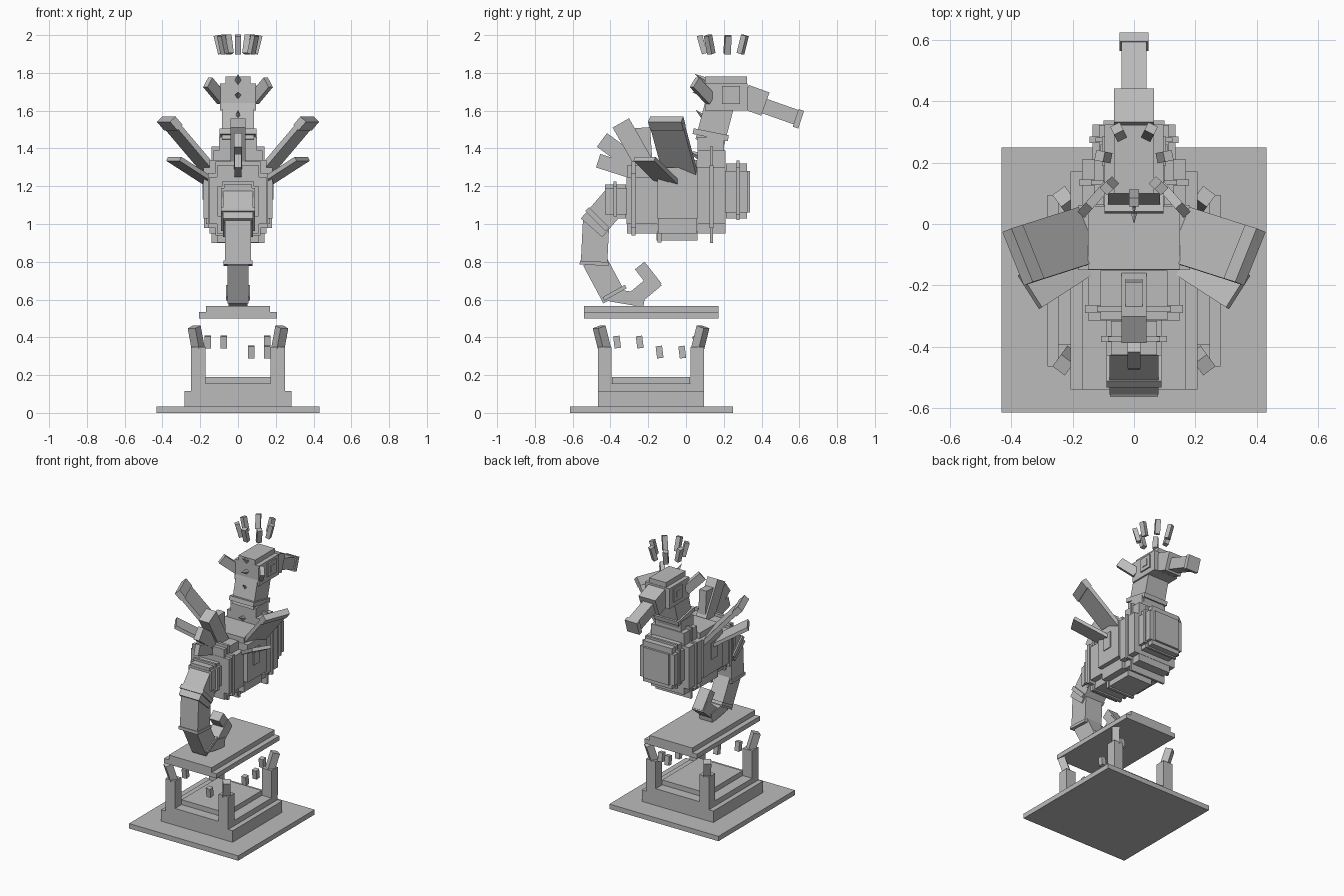
import bpy, bmesh, math
from mathutils import Vector, Matrix

cube = bpy.data.objects.get("Cube")
if cube:
    bpy.data.objects.remove(cube, do_unlink=True)

stone = bpy.data.materials.new("stone_grey")
stone.use_nodes = True
GREY = (0.5, 0.5, 0.5, 1)
stone.diffuse_color = GREY
stone.node_tree.nodes["Principled BSDF"].inputs["Base Color"].default_value = GREY


def solid(name, matrix):
    """Unit cube carried by a matrix."""
    bm = bmesh.new()
    bmesh.ops.create_cube(bm, size=1, matrix=matrix)
    bmesh.ops.recalc_face_normals(bm, faces=bm.faces)
    mesh = bpy.data.meshes.new(name)
    bm.to_mesh(mesh)
    bm.free()
    mesh.materials.append(stone)
    obj = bpy.data.objects.new(name, mesh)
    bpy.context.collection.objects.link(obj)
    return obj


def box(name, x, y, z):
    """Box from ranges; a single x means a half width."""
    x = x if isinstance(x, tuple) else (-x, x)
    mid = [(a + b) / 2 for a, b in (x, y, z)]
    size = [b - a for a, b in (x, y, z)]
    return solid(name, Matrix.Translation(mid) @ Matrix.Diagonal(size + [1]))


def limb(name, start, end, half_width, thick, x=0):
    """Box running between two (y, z) points."""
    a, b = Vector((x, *start)), Vector((x, *end))
    turn = Matrix.Rotation(math.atan2(a.y - b.y, b.z - a.z), 4, 'X')
    size = Matrix.Diagonal((2 * half_width, thick, (b - a).length, 1))
    return solid(name, Matrix.Translation((a + b) / 2) @ turn @ size)


def rod(name, a, b, wide, thick):
    """Box running between two 3D points."""
    a, b = Vector(a), Vector(b)
    turn = (b - a).to_track_quat('Z', 'Y').to_matrix().to_4x4()
    return solid(name, Matrix.Translation((a + b) / 2) @ turn
                 @ Matrix.Diagonal((wide, thick, (b - a).length, 1)))


def plate(name, corner, along, across, thick):
    """Parallelogram slab from a corner and two edges."""
    c, u, v = Vector(corner), Vector(along), Vector(across)
    n = u.cross(v).normalized() * thick
    m = Matrix((u, v, n)).transposed().to_4x4()
    m.translation = c + (u + v) / 2
    return solid(name, m)


def spike(name, base, tip, radius):
    a, b = Vector(base), Vector(tip)
    bm = bmesh.new()
    turn = (b - a).to_track_quat('Z', 'Y').to_matrix().to_4x4()
    bmesh.ops.create_cone(bm, cap_ends=True, segments=4, radius1=radius, radius2=0,
                          depth=(b - a).length, matrix=Matrix.Translation((a + b) / 2) @ turn)
    mesh = bpy.data.meshes.new(name)
    bm.to_mesh(mesh)
    bm.free()
    mesh.materials.append(stone)
    bpy.context.collection.objects.link(bpy.data.objects.new(name, mesh))


# Pedestal
box("base_plate", .432, (-.615, .25), (0, .035))
box("lower_step", .283, (-.465, .095), (.035, .117))
box("middle_step", .248, (-.465, .095), (.117, .155))
box("upper_step", .173, (-.392, .022), (.155, .19))
for s in (-1, 1):
    for y, d in ((-.43, -1), (.06, 1)):
        box("corner_post", tuple(sorted((s * .173, s * .248))), (y - .036, y + .036), (.15, .35))
        rod("broken_post_top", (s * .21, y, .335), (s * .232, y + d * .03, .455), .05, .05)
box("floating_slab", .207, (-.54, .172), (.5, .533))
box("slab_top", .17, (-.54, .172), (.533, .567))
for x, y, z in ((-.16, -.365, .375), (-.075, -.245, .375), (.155, .055, .375),
                (.155, -.14, .322), (.155, -.02, .322), (.07, -.42, .322)):
    rod("stone_fragment", (x, y + .004, z - .032), (x, y - .004, z + .032), .034, .034)

# Body: each layer is a wide block crossed by a tall block
layers = [("rear_body", -.315, -.15, .15, 1.0, 1.25, .11, .95, 1.31),
          ("rear_band", -.29, -.265, .16, .98, 1.27, .12, .94, 1.33),
          ("mid_body", -.15, .06, .182, 1.03, 1.3, .15, .95, 1.34),
          ("front_body", .06, .21, .17, 1.0, 1.3, .13, .95, 1.39),
          ("front_band", .125, .145, .18, .98, 1.31, .14, .9, 1.41),
          ("chest", .21, .325, .135, 1.06, 1.28, .115, 1.03, 1.32),
          ("chest_band", .265, .285, .145, 1.05, 1.3, .125, 1.02, 1.335),
          ("tail_root", -.43, -.315, .09, 1.05, 1.19, .075, 1.03, 1.21),
          ("tail_root_band", -.385, -.365, .108, 1.04, 1.2, .085, 1.02, 1.225)]
for name, y0, y1, w, a, b, nw, na, nb in layers:
    box(name + "_sides", w, (y0, y1), (a, b))
    box(name + "_core", nw, (y0 + .002, y1 - .002), (na, nb))
box("chest_plate", .1, (.32, .338), (1.06, 1.28))
box("belly", .1, (-.155, .06), (.912, .96))
box("belly_band", .11, (-.15, -.13), (.902, .95))

# Curled tail
tail = [((-.37, 1.13), (-.50, .98), .08, .15), ((-.475, 1.03), (-.487, .79), .07, .14),
        ((-.487, .81), (-.38, .61), .056, .13), ((-.4, .625), (-.22, .595), .05, .07),
        ((-.275, .605), (-.155, .705), .045, .08), ((-.155, .665), (-.245, .78), .04, .065)]
for a, b, w, t in tail:
    limb("tail_segment", a, b, w, t)
limb("tail_band", (-.46, 1.035), (-.48, 1.015), .09, .15)
limb("tail_band", (-.486, .802), (-.487, .782), .078, .152)
limb("tail_band", (-.383, .645), (-.373, .627), .064, .135)

# Neck and head
box("neck_base", .1, (.06, .2), (1.3, 1.46))
limb("neck", (.125, 1.43), (.18, 1.64), .085, .155)
limb("neck_band", (.128, 1.458), (.134, 1.488), .097, .19)
box("head", .096, (.1, .325), (1.6, 1.745))
box("head_crest", .066, (.1, .322), (1.74, 1.78))
limb("muzzle", (.31, 1.675), (.42, 1.635), .066, .13)
limb("snout", (.4, 1.63), (.592, 1.562), .04, .08)
limb("snout_tip", (.58, 1.562), (.61, 1.552), .048, .098)
for s in (-1, 1):
    box("eye_frame", tuple(sorted((s * .09, s * .105))), (.19, .285), (1.635, 1.73))
    box("eye", tuple(sorted((s * .1, s * .11))), (.215, .26), (1.66, 1.705))
    rod("ear_fin", (s * .085, .13, 1.66), (s * .16, .045, 1.75), .03, .065)

# Spikes down the back of the head and neck
spike("head_spike", (0, .11, 1.755), (0, .045, 1.795), .02)
spike("nape_spike", (0, .11, 1.68), (0, .03, 1.7), .02)
spike("neck_spike", (0, .11, 1.55), (0, .05, 1.605), .02)
spike("shoulder_spike", (0, .07, 1.36), (0, .0, 1.39), .02)

# Fan of fins on the back
for a, b, w, t in [((-.26, 1.27), (-.465, 1.335), .018, .075),
                   ((-.22, 1.28), (-.445, 1.445), .022, .09),
                   ((-.2, 1.28), (-.345, 1.535), .04, .1),
                   ((-.215, 1.28), (-.23, 1.51), .028, .08)]:
    limb("back_fin", a, b, w, t)

# Wings
for s in (-1, 1):
    box("wing_mount", tuple(sorted((s * .16, s * .188))), (-.09, -.02), (1.13, 1.25))
    plate("upper_wing", (s * .095, -.115, 1.26), (s * .25, -.08, .295), (s * .07, .175, 0), .028)
    plate("upper_wing_tip", (s * .307, -.183, 1.51), (s * .038, -.012, .045),
          (s * .07, .175, 0), .042)
    plate("lower_wing", (s * .08, -.13, 1.2), (s * .225, -.145, .145), (s * .07, .11, 0), .024)

# Floating crown
for x, y in ((0, .085), (-.08, .125), (.08, .125), (-.1, .22), (.1, .22), (-.05, .3), (.05, .3)):
    dx, dy = x * .12, (y - .2) * .12
    rod("crown_block", (x - dx, y - dy, 1.902), (x + dx, y + dy, 1.998), .034, .03)
